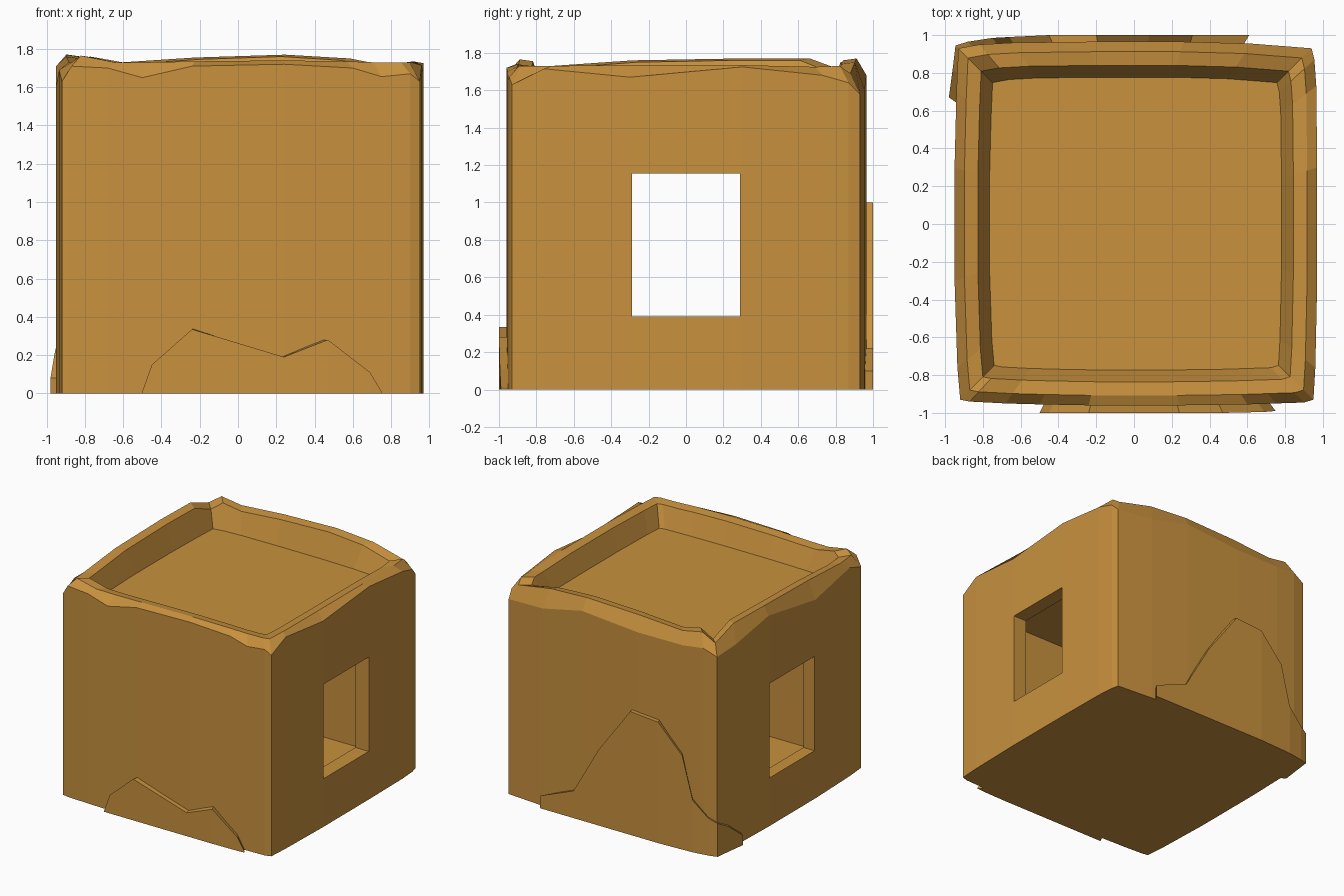
import bpy, bmesh

if "Cube" in bpy.data.objects:
    bpy.data.objects.remove(bpy.data.objects["Cube"])

clay = bpy.data.materials.new("ochre clay")
clay.diffuse_color = (0.578, 0.283, 0.048, 1)
clay.use_nodes = True
clay.node_tree.nodes["Principled BSDF"].inputs["Base Color"].default_value = clay.diffuse_color


def make_object(name, bm):
    bmesh.ops.recalc_face_normals(bm, faces=bm.faces)
    mesh = bpy.data.meshes.new(name)
    bm.to_mesh(mesh)
    bm.free()
    mesh.materials.append(clay)
    ob = bpy.data.objects.new(name, mesh)
    bpy.context.collection.objects.link(ob)
    return ob


def box(name, lo, hi):
    bm = bmesh.new()
    bmesh.ops.create_cube(bm, size=1)
    for v in bm.verts:
        v.co = [(a + b) / 2 + c * (b - a) for a, b, c in zip(lo, hi, v.co)]
    return make_object(name, bm)


def bridge(bm, a, b):
    n = len(a)
    for i in range(n):
        j = (i + 1) % n
        bm.faces.new((a[i], a[j], b[j], b[i]))


# Worn wall outline: x, y, shoulder height, crest height
outline = [
    (-.92, -.93, 1.63, 1.73), (-.87, -.94, 1.71, 1.765), (-.68, -.95, 1.70, 1.73),
    (-.50, -.955, 1.65, 1.73), (-.24, -.96, 1.71, 1.735), (.24, -.96, 1.72, 1.74),
    (.60, -.955, 1.70, 1.735), (.75, -.95, 1.655, 1.73), (.90, -.945, 1.67, 1.73),
    (.95, -.93, 1.63, 1.73), (.96, -.76, 1.715, 1.73), (.97, -.30, 1.67, 1.735),
    (.97, .30, 1.725, 1.735), (.965, .73, 1.68, 1.725), (.955, .87, 1.64, 1.73),
    (.94, .93, 1.58, 1.69), (.62, .955, 1.60, 1.75), (.26, .965, 1.68, 1.77),
    (-.24, .965, 1.64, 1.755), (-.64, .96, 1.64, 1.73), (-.82, .95, 1.66, 1.76),
    (-.93, .93, 1.61, 1.69), (-.94, .70, 1.63, 1.77), (-.95, .30, 1.71, 1.77),
    (-.95, -.30, 1.61, 1.76), (-.935, -.76, 1.69, 1.73),
]

# Walls, rounded parapet and sunken flat roof
bm = bmesh.new()
rings = [
    [bm.verts.new((x, y, 0)) for x, y, s, c in outline],
    [bm.verts.new((x, y, s)) for x, y, s, c in outline],
    [bm.verts.new((x * .945, y * .945, c)) for x, y, s, c in outline],
    [bm.verts.new((x * .87, y * .87, c - .01)) for x, y, s, c in outline],
    [bm.verts.new((x * .805, y * .805, 1.56)) for x, y, s, c in outline],
]
for a, b in zip(rings, rings[1:]):
    bridge(bm, a, b)
bm.faces.new(rings[0])
bm.faces.new(rings[-1])
house = make_object("house_walls", bm)

# Hollow room and the window openings on both sides
cutters = [
    box("room_cutter", (-.85, -.85, .08), (.85, .85, 1.48)),
    box("window_cutter", (-1.2, -.29, .39), (1.2, .29, 1.155)),
]
bpy.context.view_layer.objects.active = house
for cutter in cutters:
    cutter.hide_render = True
    mod = house.modifiers.new("cut", 'BOOLEAN')
    mod.operation = 'DIFFERENCE'
    mod.solver = 'EXACT'
    mod.object = cutter
    bpy.ops.object.modifier_apply(modifier=mod.name)
for cutter in cutters:
    bpy.data.objects.remove(cutter)


# Raised plaster patches following the wall foot
def patch(name, path):
    bm = bmesh.new()
    k = .93
    sections = [[bm.verts.new(p) for p in (
        (x, y, 0), (x, y, z), (x * k, y * k, z), (x * k, y * k, 0))]
        for x, y, z in path]
    for a, b in zip(sections, sections[1:]):
        bridge(bm, a, b)
    bm.faces.new(sections[0])
    bm.faces.new(sections[-1])
    return make_object(name, bm)


patch("front_plaster_patch", [
    (-.50, -1, .01), (-.45, -1, .15), (-.24, -1, .335), (.24, -1, .19),
    (.47, -1, .28), (.69, -.995, .11), (.75, -.99, .01)])
patch("back_plaster_patch", [
    (.61, 1, .10), (.31, 1, .22), (.08, 1, .62), (-.20, 1, 1.0),
    (-.45, 1, .98), (-.66, .99, .76), (-.75, .985, .42), (-.88, .965, .30),
    (-.945, .945, .27), (-.96, .82, .20), (-.98, .67, .08)])
